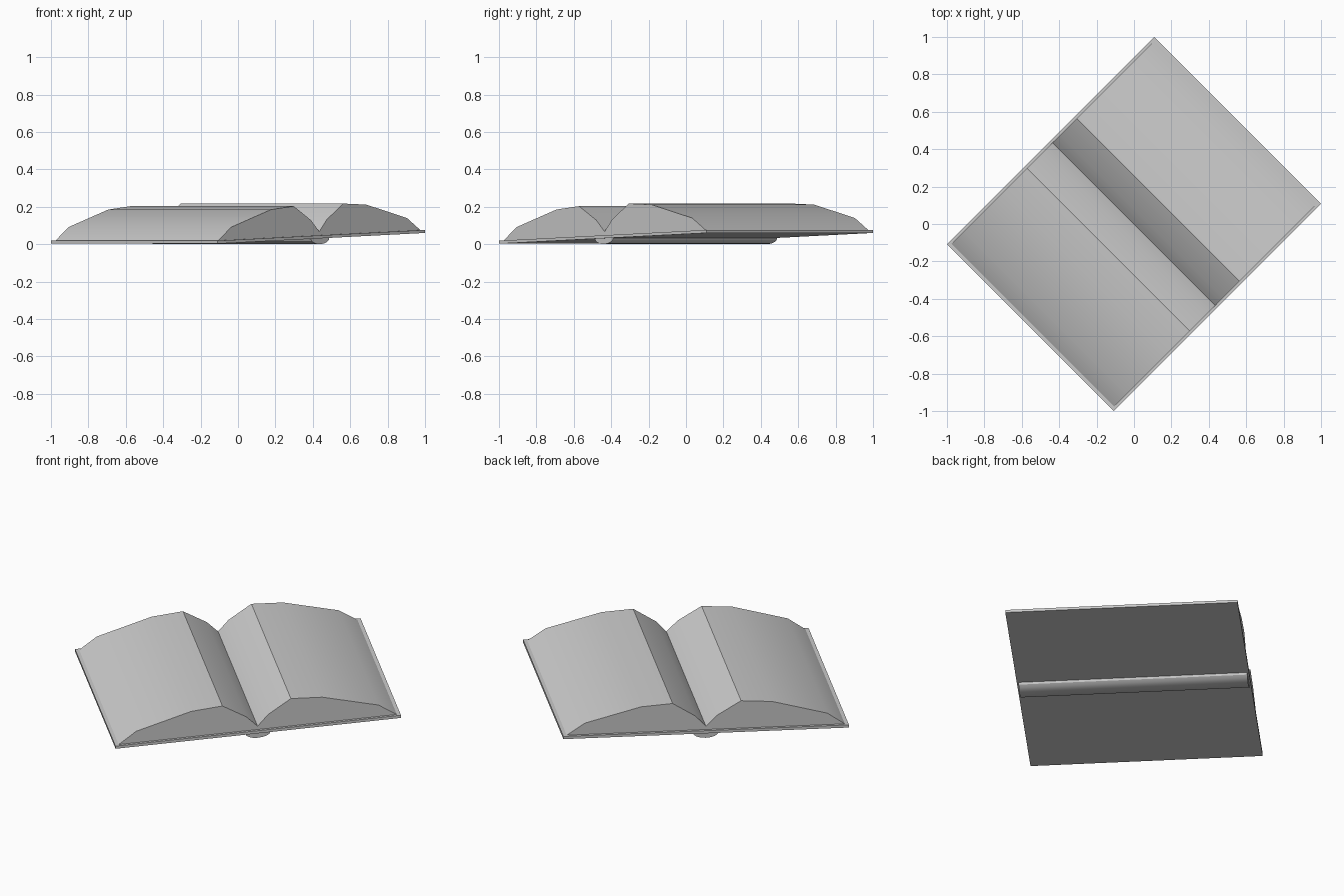
import bpy, bmesh, math
from mathutils import Matrix

cube = bpy.data.objects.get("Cube")
if cube:
    bpy.data.objects.remove(cube, do_unlink=True)

# One plain grey for the whole book
grey = bpy.data.materials.new("plain_grey")
grey.use_nodes = True
colour = (0.6, 0.6, 0.6, 1)
grey.diffuse_color = colour
grey.node_tree.nodes["Principled BSDF"].inputs["Base Color"].default_value = colour

# The book lies diagonally, tipped onto its spine and one cover edge
PLACE = (Matrix.Translation((0, 0, 0.0475))
         @ Matrix.Rotation(math.radians(45), 4, 'Z')
         @ Matrix.Rotation(math.radians(-2.1), 4, 'Y'))


def extrude_profile(name, profile, half_length):
    """Sweep a closed (x, z) profile along the spine direction."""
    bm = bmesh.new()
    face = bm.faces.new([bm.verts.new((x, -half_length, z)) for x, z in profile])
    swept = bmesh.ops.extrude_face_region(bm, geom=[face], use_keep_orig=True)
    verts = [g for g in swept["geom"] if isinstance(g, bmesh.types.BMVert)]
    bmesh.ops.translate(bm, verts=verts, vec=(0, 2 * half_length, 0))
    bmesh.ops.recalc_face_normals(bm, faces=bm.faces)
    mesh = bpy.data.meshes.new(name)
    bm.to_mesh(mesh)
    bm.free()
    mesh.materials.append(grey)
    obj = bpy.data.objects.new(name, mesh)
    bpy.context.collection.objects.link(obj)
    obj.matrix_world = PLACE
    bpy.ops.object.select_all(action='DESELECT')
    obj.select_set(True)
    bpy.context.view_layer.objects.active = obj
    bpy.ops.object.shade_smooth_by_angle(angle=math.radians(30))
    return obj


# Flat cover board
extrude_profile("cover", [(-0.784, -0.016), (0.784, -0.016), (0.784, 0), (-0.784, 0)], 0.63)

# Arched page stacks, mirrored about the gutter
arch = [(0, 0.02), (0.06, 0.083), (0.188, 0.163), (0.36, 0.151), (0.665, 0.068), (0.764, 0)]
for name, side in (("left_pages", 1), ("right_pages", -1)):
    extrude_profile(name, [(side * x, z) for x, z in arch] + [(0, 0)], 0.615)

# Rounded spine under the cover
steps = 8
curve = [(0.07 * math.cos(math.pi * i / steps), -0.015 - 0.032 * math.sin(math.pi * i / steps))
         for i in range(steps + 1)]
extrude_profile("spine", curve, 0.62)
